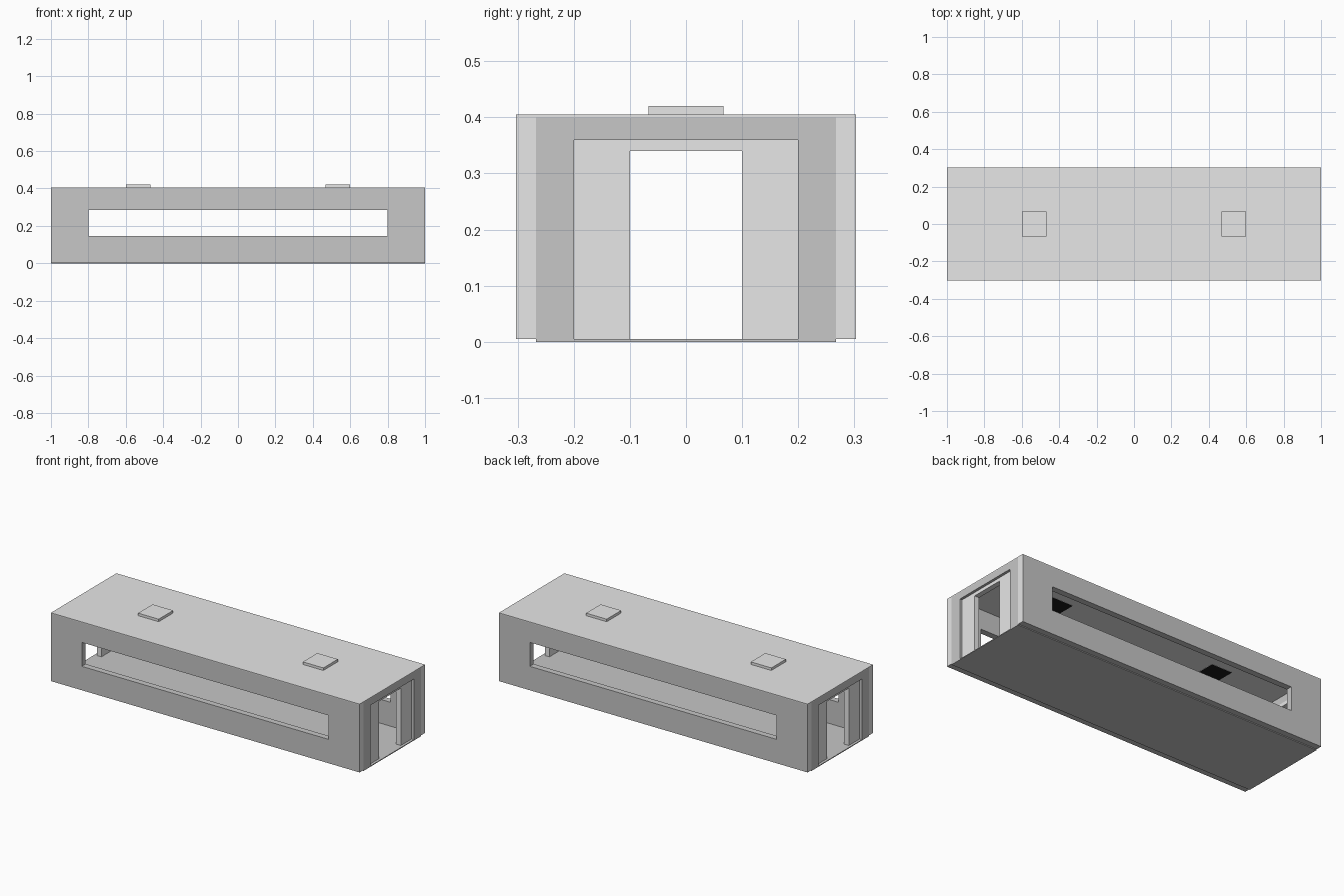
import bpy, bmesh
from mathutils import Vector

if "Cube" in bpy.data.objects:
    bpy.data.objects.remove(bpy.data.objects["Cube"])


def material(name, v):
    m = bpy.data.materials.new(name)
    m.diffuse_color = (v, v, v, 1)
    m.use_nodes = True
    m.node_tree.nodes["Principled BSDF"].inputs["Base Color"].default_value = m.diffuse_color
    return m


LIGHT = material("light_grey", 0.8)
DARK = material("mid_grey", 0.57)
BLACK = material("black", 0.01)


def finish(name, bm, mats, rule=None):
    bmesh.ops.recalc_face_normals(bm, faces=bm.faces)
    bm.normal_update()
    for f in bm.faces:
        f.material_index = 1 if rule and rule(f) else 0
    me = bpy.data.meshes.new(name)
    bm.to_mesh(me)
    bm.free()
    for m in mats:
        me.materials.append(m)
    ob = bpy.data.objects.new(name, me)
    bpy.context.collection.objects.link(ob)
    return ob


def box(name, x, y, z, mats, rule=None):
    bm = bmesh.new()
    bmesh.ops.create_cube(bm, size=1)
    for v in bm.verts:
        v.co = Vector([a + (b - a) * (c + 0.5) for (a, b), c in zip((x, y, z), v.co)])
    return finish(name, bm, mats, rule)


def span(a, b, s):
    return (min(a * s, b * s), max(a * s, b * s))


# floor and roof plates
box("floor", (-1, 1), (-0.267, 0.267), (0, 0.005), [DARK])
box("roof", (-1, 1), (-0.303, 0.303), (0.4, 0.405), [LIGHT])


# long side walls with a window opening; the narrow ends are light
def side_wall(name, s):
    outer = [(-1, 0.005), (1, 0.005), (1, 0.4), (-1, 0.4)]
    inner = [(-0.8, 0.145), (0.8, 0.145), (0.8, 0.285), (-0.8, 0.285)]
    bm = bmesh.new()
    rings = [[bm.verts.new((x, y * s, z)) for x, z in loop]
             for loop, y in ((outer, 0.303), (inner, 0.303), (inner, 0.267), (outer, 0.267))]
    for a, b in zip(rings, rings[1:] + rings[:1]):
        for i in range(4):
            j = (i + 1) % 4
            bm.faces.new((a[i], a[j], b[j], b[i]))
    return finish(name, bm, [DARK, LIGHT],
                  lambda f: abs(f.calc_center_median().x) > 0.99)


for s, side in ((-1, "front"), (1, "back")):
    side_wall(side + "_wall", s)


# ends: slightly recessed light door surround between dark posts and lintel
def door_surround(name, s):
    profile = [(-0.2, 0.005), (-0.1, 0.005), (-0.1, 0.34), (0.1, 0.34),
               (0.1, 0.005), (0.2, 0.005), (0.2, 0.36), (-0.2, 0.36)]
    bm = bmesh.new()
    face = bm.faces.new([bm.verts.new((0.985 * s, y, z)) for y, z in profile])
    out = bmesh.ops.extrude_face_region(bm, geom=[face])
    for v in out["geom"]:
        if isinstance(v, bmesh.types.BMVert):
            v.co.x -= 0.03 * s
    return finish(name, bm, [LIGHT])


for s, end in ((1, "right"), (-1, "left")):
    door_surround(end + "_door_surround", s)
    for t, side in ((-1, "front"), (1, "back")):
        box(f"{end}_{side}_post", span(0.955, 1, s), span(0.2, 0.267, t),
            (0.005, 0.4), [DARK])
    box(end + "_lintel", span(0.955, 1, s), (-0.2, 0.2), (0.36, 0.4), [DARK])
    # roof vent, open and black on its underside at the ceiling
    box(end + "_roof_vent", span(0.467, 0.6, s), (-0.067, 0.067), (0.399, 0.42),
        [LIGHT, BLACK], lambda f: f.normal.z < -0.5)
